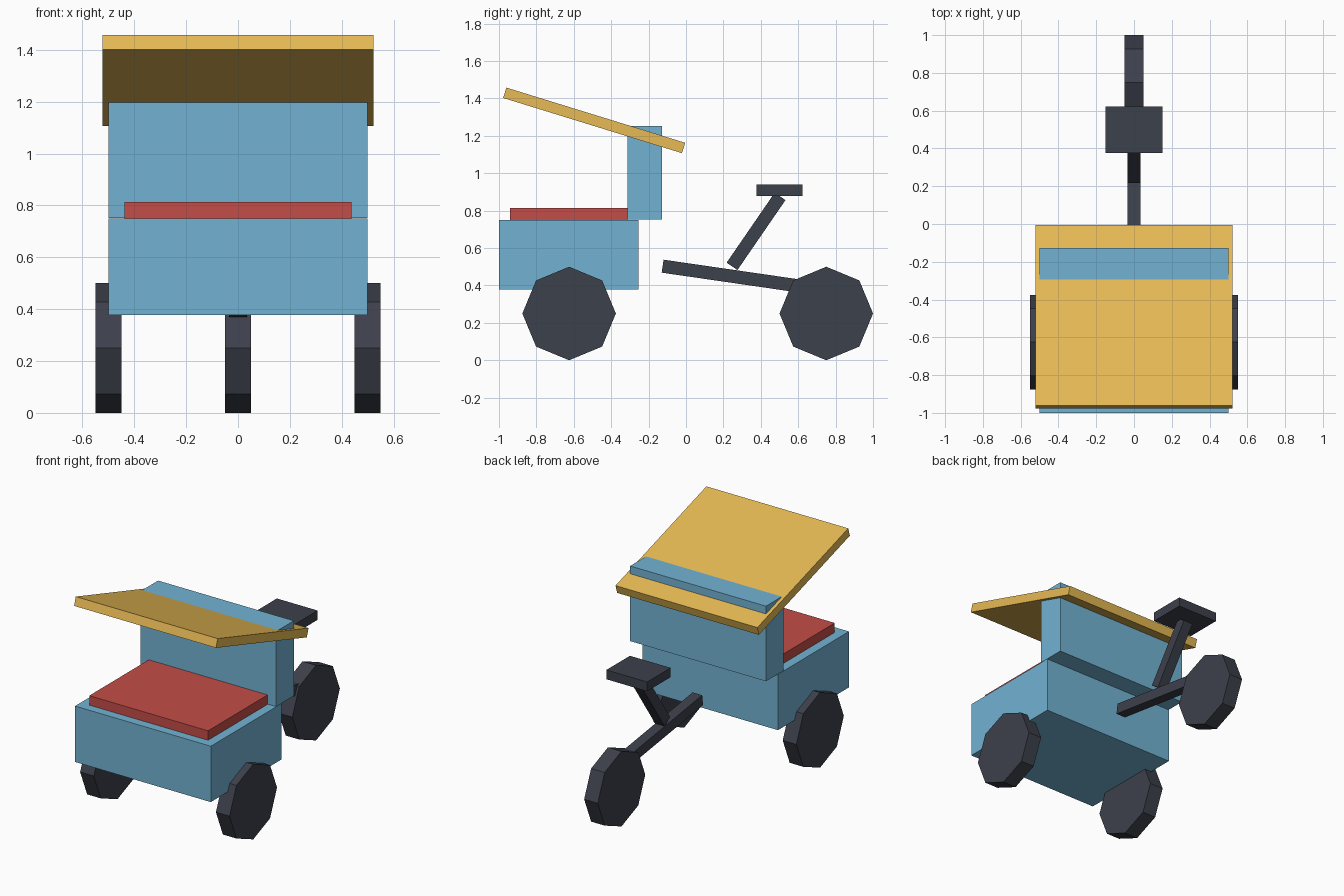
import bpy, math
from mathutils import Vector

if "Cube" in bpy.data.objects:
    bpy.data.objects.remove(bpy.data.objects["Cube"])


def make_material(name, rgb):
    m = bpy.data.materials.new(name)
    m.diffuse_color = (*rgb, 1)
    m.use_nodes = True
    m.node_tree.nodes["Principled BSDF"].inputs["Base Color"].default_value = m.diffuse_color
    return m


BLUE = make_material("blue", (0.17, 0.45, 0.65))
RED = make_material("red", (0.55, 0.075, 0.065))
YELLOW = make_material("yellow", (0.80, 0.49, 0.09))
DARK = make_material("dark", (0.046, 0.052, 0.07))


def finish(name, mat):
    ob = bpy.context.object
    ob.name = name
    ob.data.materials.append(mat)
    return ob


def box(name, mat, width, y, z):
    """Upright box centred on x, with y and z ranges."""
    bpy.ops.mesh.primitive_cube_add(size=1, location=(0, sum(y) / 2, sum(z) / 2))
    ob = finish(name, mat)
    ob.scale = (width, y[1] - y[0], z[1] - z[0])


def beam(name, mat, width, thick, start, end):
    """Slanted box running between two (y, z) points."""
    a, b = Vector((0, *start)), Vector((0, *end))
    d = b - a
    bpy.ops.mesh.primitive_cube_add(size=1, location=(a + b) / 2,
                                    rotation=(math.atan2(d.z, d.y), 0, 0))
    finish(name, mat).scale = (width, d.length, thick)


def wheel(name, x, y):
    """Eight-sided wheel with a corner pointing up."""
    bpy.ops.mesh.primitive_cylinder_add(vertices=8, radius=0.25, depth=0.1,
                                        location=(x, y, 0.25),
                                        rotation=(0, math.pi / 2, 0))
    finish(name, DARK)


# Passenger compartment
box("body", BLUE, 1.0, (-1.0, -0.254), (0.378, 0.75))
box("backrest", BLUE, 1.0, (-0.314, -0.127), (0.752, 1.252))
box("seat", RED, 0.875, (-0.94, -0.313), (0.75, 0.813))
beam("canopy", YELLOW, 1.045, 0.058, (-0.969, 1.430), (-0.013, 1.135))

# Rider frame, saddle post and saddle
beam("frame_bar", DARK, 0.07, 0.07, (-0.125, 0.503), (0.62, 0.395))
beam("saddle_post", DARK, 0.07, 0.07, (0.246, 0.502), (0.503, 0.876))
box("saddle", DARK, 0.3, (0.376, 0.623), (0.878, 0.94))

# Wheels
wheel("side_wheel_left", -0.5, -0.625)
wheel("side_wheel_right", 0.5, -0.625)
wheel("rear_wheel", 0, 0.75)
